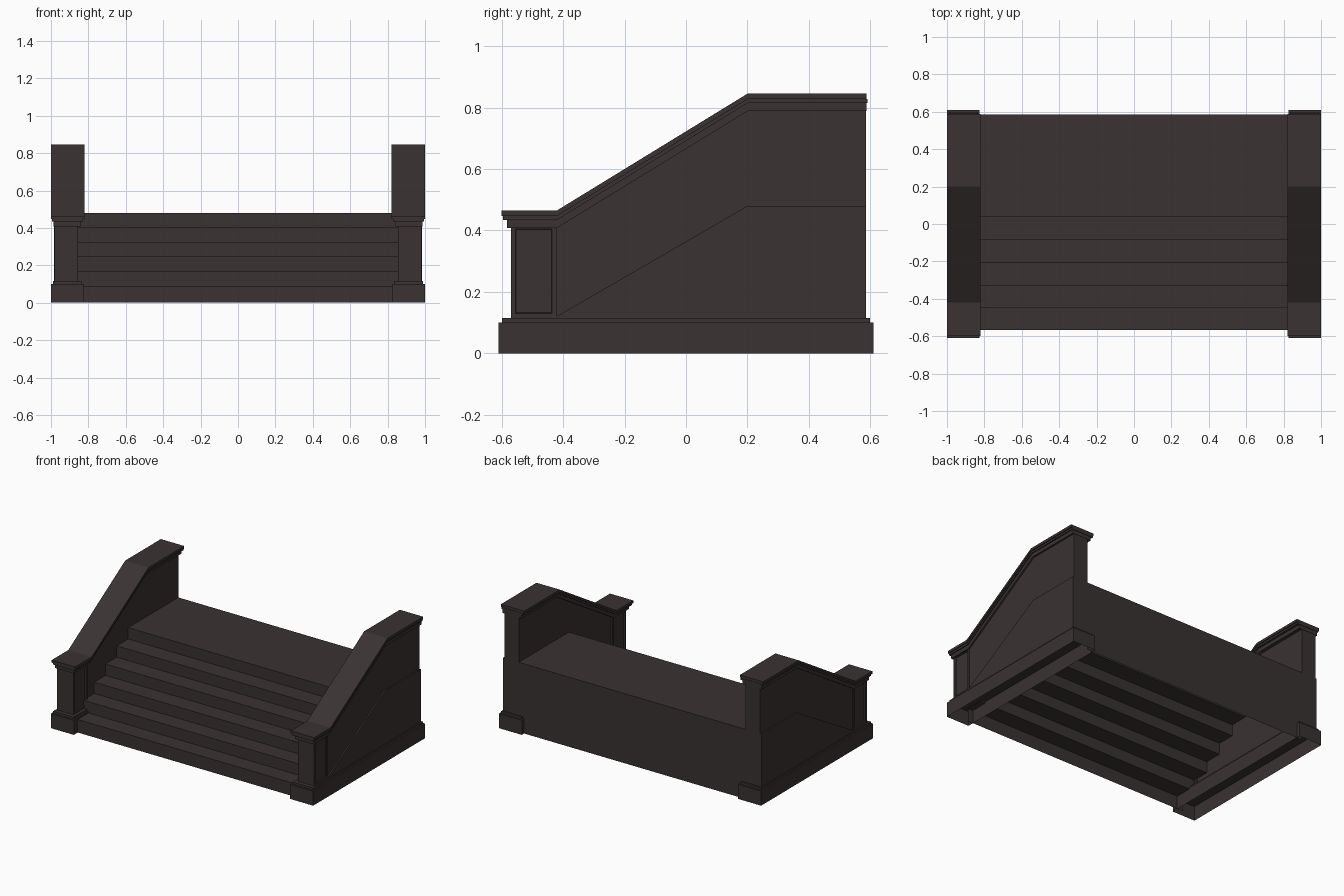
import bpy, bmesh

if "Cube" in bpy.data.objects:
    bpy.data.objects.remove(bpy.data.objects["Cube"])

mat = bpy.data.materials.new("dark_brown_stone")
mat.diffuse_color = (0.042, 0.032, 0.032, 1)
mat.use_nodes = True
mat.node_tree.nodes["Principled BSDF"].inputs["Base Color"].default_value = mat.diffuse_color


def finish(name, bm, mirror):
    me = bpy.data.meshes.new(name)
    bm.to_mesh(me)
    bm.free()
    me.materials.append(mat)
    ob = bpy.data.objects.new(name, me)
    bpy.context.collection.objects.link(ob)
    if mirror:
        ob.modifiers.new("mirror", 'MIRROR')
    return ob


def prism(name, pts, x0, x1, mirror=True, sheet=False, open_bottom=False, panel=None):
    """Extrude a side (y, z) profile between x0 and x1."""
    bm = bmesh.new()
    a = [bm.verts.new((x0, y, z)) for y, z in pts]
    b = [bm.verts.new((x1, y, z)) for y, z in pts]
    n = len(pts)
    for i in range(n - 1 if sheet else n):
        j = (i + 1) % n
        bm.faces.new((a[i], a[j], b[j], b[i]))
    if not sheet:
        bm.faces.new(a)
        bm.faces.new(b[::-1])
    bmesh.ops.recalc_face_normals(bm, faces=bm.faces[:])
    if open_bottom:
        bmesh.ops.delete(bm, geom=[f for f in bm.faces if f.normal.z < -0.9], context='FACES_ONLY')
    if panel:
        for f in [f for f in bm.faces if abs(f.normal.x) > 0.9]:
            bmesh.ops.inset_region(bm, faces=[f], thickness=panel[0])
            bmesh.ops.inset_region(bm, faces=[f], thickness=0.003, depth=-panel[1])
    return finish(name, bm, mirror)


def rect(y0, y1, z0, z1):
    return [(y0, z0), (y1, z0), (y1, z1), (y0, z1)]


def rail(y0, y1, top, bottom):
    """Flat, sloped, flat band measured down from the coping line."""
    path = [(y0, 0.465), (-0.42, 0.465), (0.2, 0.845), (y1, 0.845)]
    return [(y, z - top) for y, z in path] + [(y, z - bottom) for y, z in path[::-1]]


# stairs: hollow stepped sheet with landing and back
edges = [-0.567, -0.45, -0.33, -0.208, -0.085, 0.04]
pts = [(edges[0], 0.0)]
for i, y in enumerate(edges):
    z = 0.09 + 0.078 * i
    pts.append((y, z))
    pts.append((edges[i + 1] if i < 5 else 0.585, z))
pts.append((0.585, 0.0))
stairs = prism("stairs", pts, -0.866, 0.866, mirror=False, sheet=True)

# plinths under the side walls
prism("plinth", rect(-0.61, 0.61, 0, 0.1), 0.825, 1.0, open_bottom=True)
prism("plinth_moulding", rect(-0.598, 0.598, 0.1, 0.115), 0.835, 0.99)

# front posts with recessed side panels
prism("front_post", rect(-0.57, -0.42, 0.115, 0.42), 0.855, 0.98, panel=(0.022, 0.008))

# side walls and the raised skirt following the stairs
wall = [(-0.43, 0.1), (0.585, 0.1), (0.585, 0.8), (0.2, 0.8), (-0.43, 0.414)]
prism("side_wall", wall, 0.865, 0.975)
skirt = [(-0.43, 0.115), (0.585, 0.115), (0.585, 0.48), (0.2, 0.48)]
prism("wall_skirt", skirt, 0.974, 0.984)

# stepped coping
prism("coping_top", rail(-0.6, 0.588, 0.0, 0.018), 0.822, 1.0)
prism("coping_middle", rail(-0.595, 0.59, 0.018, 0.031), 0.828, 0.994)
prism("coping_lower", rail(-0.583, 0.587, 0.031, 0.057), 0.842, 0.987)
